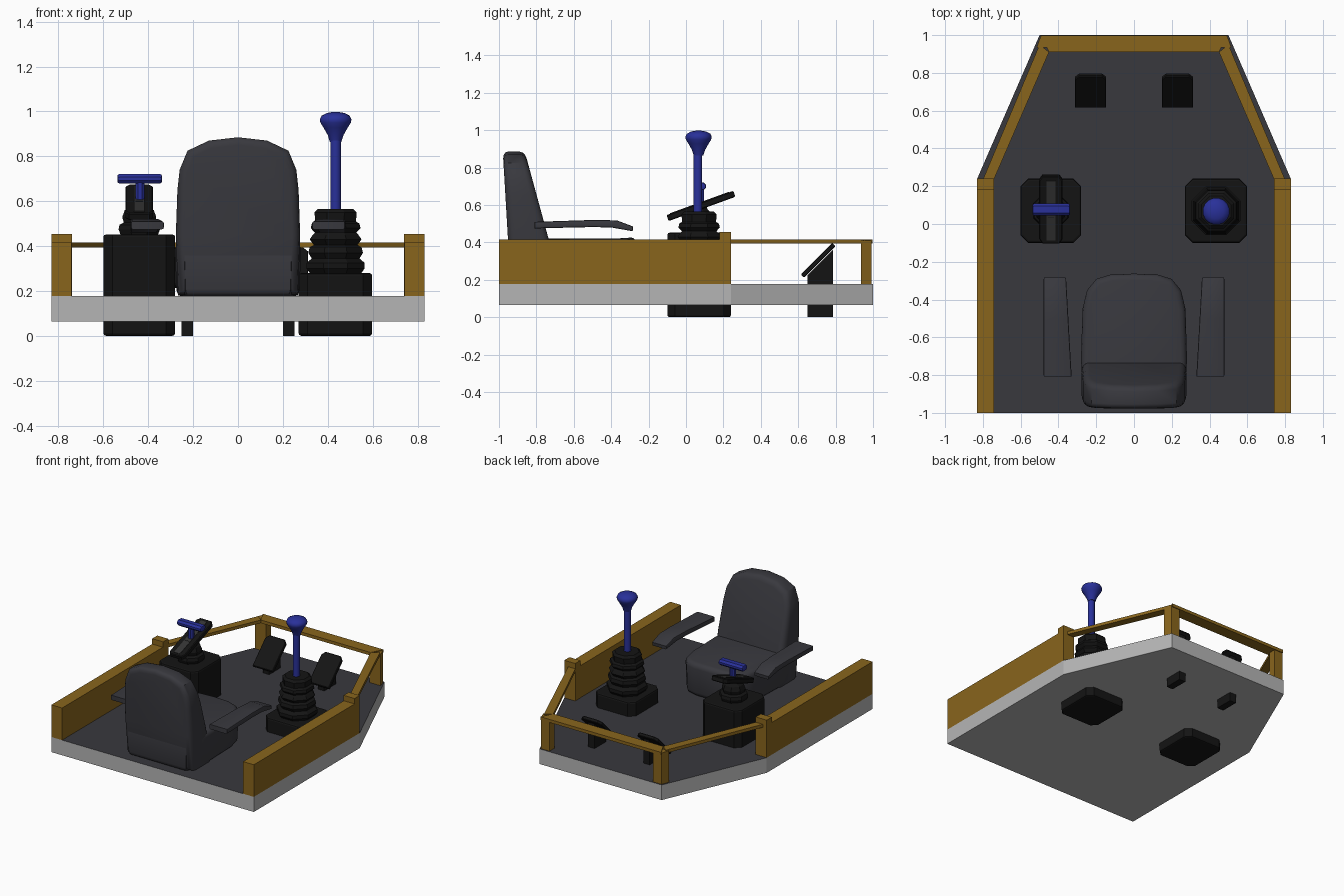
import bpy, bmesh, math
from mathutils import Vector, Matrix

if "Cube" in bpy.data.objects:
    bpy.data.objects.remove(bpy.data.objects["Cube"])


def mat(name, r, g, b):
    m = bpy.data.materials.new(name)
    m.diffuse_color = (r, g, b, 1)
    m.use_nodes = True
    m.node_tree.nodes["Principled BSDF"].inputs["Base Color"].default_value = m.diffuse_color
    return m


DARK = mat("charcoal", 0.04, 0.04, 0.048)
LIGHT = mat("light_grey", 0.46, 0.46, 0.46)
BROWN = mat("ochre", 0.25, 0.13, 0.012)
BLACK = mat("black", 0.007, 0.007, 0.007)
BLUE = mat("blue", 0.022, 0.03, 0.32)
GREY = mat("mid_grey", 0.035, 0.035, 0.035)

AXES = {"x": lambda u, v, w: (w, u, v),
        "y": lambda u, v, w: (u, w, v),
        "z": lambda u, v, w: (u, v, w)}


def finish(name, bm, material, smooth=False):
    bmesh.ops.recalc_face_normals(bm, faces=bm.faces)
    me = bpy.data.meshes.new(name)
    bm.to_mesh(me)
    bm.free()
    ob = bpy.data.objects.new(name, me)
    bpy.context.collection.objects.link(ob)
    me.materials.append(material)
    if smooth:
        bpy.ops.object.select_all(action="DESELECT")
        bpy.context.view_layer.objects.active = ob
        ob.select_set(True)
        bpy.ops.object.shade_smooth_by_angle(angle=math.radians(40))
    return ob


def prism(name, pts, axis, a, b, material, bevel=0, seg=1, smooth=False, warp=None):
    """Extrude a 2D outline along an axis from a to b."""
    bm = bmesh.new()
    f = AXES[axis]
    rows = [[bm.verts.new(f(u, v, w)) for u, v in pts] for w in (a, b)]
    n = len(pts)
    bm.faces.new(rows[0])
    bm.faces.new(rows[1])
    for i in range(n):
        j = (i + 1) % n
        bm.faces.new((rows[0][i], rows[0][j], rows[1][j], rows[1][i]))
    bmesh.ops.recalc_face_normals(bm, faces=bm.faces)
    if bevel:
        rim = [e for e in bm.edges if abs(f(*e.verts[0].co)[0]) >= 0 and
               (e.verts[0] in rows[0]) == (e.verts[1] in rows[0])]
        bmesh.ops.bevel(bm, geom=rim, offset=bevel, segments=seg,
                        profile=0.5, affect="EDGES", clamp_overlap=True)
    if warp:
        for v in bm.verts:
            v.co = warp(v.co)
    return finish(name, bm, material, smooth)


def box(name, x0, x1, y0, y1, z0, z1, material):
    return prism(name, [(x0, y0), (x1, y0), (x1, y1), (x0, y1)], "z", z0, z1, material)


def lathe(name, profile, centre, sides, material, smooth=False):
    """Revolve (radius, z) points around a vertical axis."""
    bm = bmesh.new()
    rings = []
    for r, z in profile:
        rings.append([bm.verts.new((centre[0] + r * math.cos((i + 0.5) * math.tau / sides),
                                    centre[1] + r * math.sin((i + 0.5) * math.tau / sides), z))
                      for i in range(sides)])
    for p, q in zip(rings, rings[1:]):
        for i in range(sides):
            j = (i + 1) % sides
            bm.faces.new((p[i], p[j], q[j], q[i]))
    bm.faces.new(rings[0])
    bm.faces.new(rings[-1])
    return finish(name, bm, material, smooth)


def chamfered(x0, x1, y0, y1, c):
    return [(x0 + c, y0), (x1 - c, y0), (x1, y0 + c), (x1, y1 - c),
            (x1 - c, y1), (x0 + c, y1), (x0, y1 - c), (x0, y0 + c)]


def mirrored(half):
    return half + [(-x, y) for x, y in reversed(half) if x != 0]


# Deck slab with dark floor on top
deck = prism("deck", mirrored([(0.83, -1), (0.83, 0.24), (0.5, 1)]), "z", 0.065, 0.177, LIGHT)
deck.data.materials.append(DARK)
for p in deck.data.polygons:
    if p.normal.z > 0.9:
        p.material_index = 1

# Side walls, posts, rails, armrests and pedals on both sides
for s, side in ((-1, "left"), (1, "right")):
    def flip(pts):
        return [(s * x, y) for x, y in pts]

    def mbox(name, x0, x1, *rest):
        return box(side + name, s * x0, s * x1, *rest)

    mbox("_wall", 0.742, 0.83, -1, 0.185, 0.177, 0.415, BROWN)
    mbox("_wall_post", 0.74, 0.83, 0.18, 0.24, 0.177, 0.455, BROWN)
    prism(side + "_corner_post", flip([(0.425, 0.935), (0.515, 0.935), (0.495, 0.992), (0.425, 0.992)]),
          "z", 0.177, 0.41, BROWN)
    prism(side + "_rail", flip([(0.742, 0.235), (0.80, 0.235), (0.50, 0.95), (0.45, 0.91)]),
          "z", 0.393, 0.416, BROWN)

    # Armrest with drooping front end
    prism(side + "_armrest", [(-0.81, 0.475), (-0.5, 0.482), (-0.4, 0.48), (-0.285, 0.46),
                              (-0.282, 0.485), (-0.37, 0.518), (-0.5, 0.52), (-0.81, 0.51)],
          "x", s * 0.33, s * 0.478, DARK, 0.008, 2, True,
          lambda c: Vector((c.x + s * 0.03 * (c.y + 0.81) / 0.53 * (0.478 - abs(c.x)) / 0.148, c.y, c.z)))

    # Pedal: wedge support and slanted plate
    prism(side + "_pedal_support", [(0.65, 0), (0.785, 0), (0.785, 0.36), (0.65, 0.225)],
          "x", s * 0.2, s * 0.252, BLACK)
    t = math.sqrt(0.5)
    slant = lambda c: Vector((s * 0.23 + c.x, 0.706 + t * (c.y - c.z), 0.303 + t * (c.y + c.z)))
    prism(side + "_pedal", [(-0.083, -0.118), (0.083, -0.118), (0.083, 0.095),
                            (0.06, 0.12), (-0.06, 0.12), (-0.083, 0.095)],
          "z", -0.012, 0.012, BLACK, 0.004, 1, False, slant)

# Crossbar joining the corner posts
prism("end_rail", mirrored([(0.45, 0.91), (0.495, 0.998)]), "z", 0.393, 0.416, BROWN)


# Seat: cushion and reclined, tapering backrest
def pad_warp(c):
    k = max(0, 0.42 - c.z) * 0.12
    return Vector((c.x * (1 - k), c.y - 0.6 * k * (c.y + 0.6), c.z + 0.012 * math.cos(c.x * 5)))


prism("seat_cushion", mirrored([(0.24, -0.95), (0.272, -0.88), (0.282, -0.72), (0.274, -0.45), (0.25, -0.35),
                                (0.20, -0.29), (0.12, -0.265), (0, -0.262)]),
      "z", 0.17, 0.415, DARK, 0.035, 3, True, pad_warp)


def recline(c):
    k = (c.z - 0.42) / 0.44
    y0, y1 = -0.952 - 0.026 * k, -0.735 - 0.12 * k
    return Vector((c.x, y0 + (y1 - y0) * c.y, c.z))


# outline is extruded as a pad of real thickness, then remapped to 0..1 depth
prism("seat_back", mirrored([(0.268, 0.18), (0.277, 0.45), (0.27, 0.65), (0.26, 0.74), (0.225, 0.825),
                             (0.13, 0.87), (0, 0.885)]),
      "y", 0, 0.16, DARK, 0.035, 3, True,
      lambda c: recline(Vector((c.x, c.y / 0.16, c.z))))

# Left console with boot, tilting foot plate and T handle
prism("left_console", chamfered(-0.6, -0.28, -0.1, 0.24, 0.04), "z", 0, 0.452, BLACK, 0.012, 2)
lathe("left_boot", [(0.09, 0.45), (0.10, 0.475), (0.095, 0.495), (0.075, 0.505), (0.082, 0.53),
                    (0.07, 0.56), (0.05, 0.575), (0.04, 0.60)], (-0.44, 0.07), 8, BLACK)
TILT = Matrix.Rotation(math.radians(20), 4, "X")
tilt = lambda c: TILT @ c + Vector((-0.44, 0.08, 0.595))
prism("tilt_plate", [(-0.045, -0.19), (0.045, -0.19), (0.062, -0.165), (0.062, 0.165),
                     (0.045, 0.19), (-0.045, 0.19), (-0.062, 0.165), (-0.062, -0.165)],
      "z", -0.017, 0.017, BLACK, 0.005, 1, False, tilt)
prism("tilt_plate_strip", [(-0.024, -0.17), (0.024, -0.17), (0.024, 0.165), (-0.024, 0.165)],
      "z", 0.012, 0.02, GREY, 0, 1, False, tilt)
lathe("handle_stem", [(0.022, 0.58), (0.022, 0.70)], (-0.437, 0.075), 8, BLUE)
prism("handle_bar", chamfered(0.045, 0.108, 0.679, 0.721, 0.014), "x", -0.538, -0.338, BLUE, 0.01, 2, True)

# Right console with bellows and joystick
prism("right_console", chamfered(0.27, 0.598, -0.1, 0.24, 0.04), "z", 0, 0.28, BLACK, 0.012, 2)
lathe("bellows", [(0.12, 0.275), (0.14, 0.30), (0.14, 0.325), (0.115, 0.345), (0.132, 0.37), (0.125, 0.395),
                  (0.105, 0.405), (0.125, 0.43), (0.11, 0.45), (0.10, 0.46), (0.12, 0.48), (0.115, 0.50),
                  (0.098, 0.51), (0.102, 0.55), (0.085, 0.566)], (0.435, 0.07), 8, BLACK)
lathe("joystick_shaft", [(0.024, 0.55), (0.024, 0.88)], (0.435, 0.063), 16, BLUE, True)
lathe("joystick_knob", [(0.026, 0.865), (0.036, 0.895), (0.055, 0.928), (0.069, 0.95), (0.072, 0.965),
                        (0.064, 0.981), (0.04, 0.993), (0.012, 0.998)], (0.435, 0.067), 16, BLUE, True)
